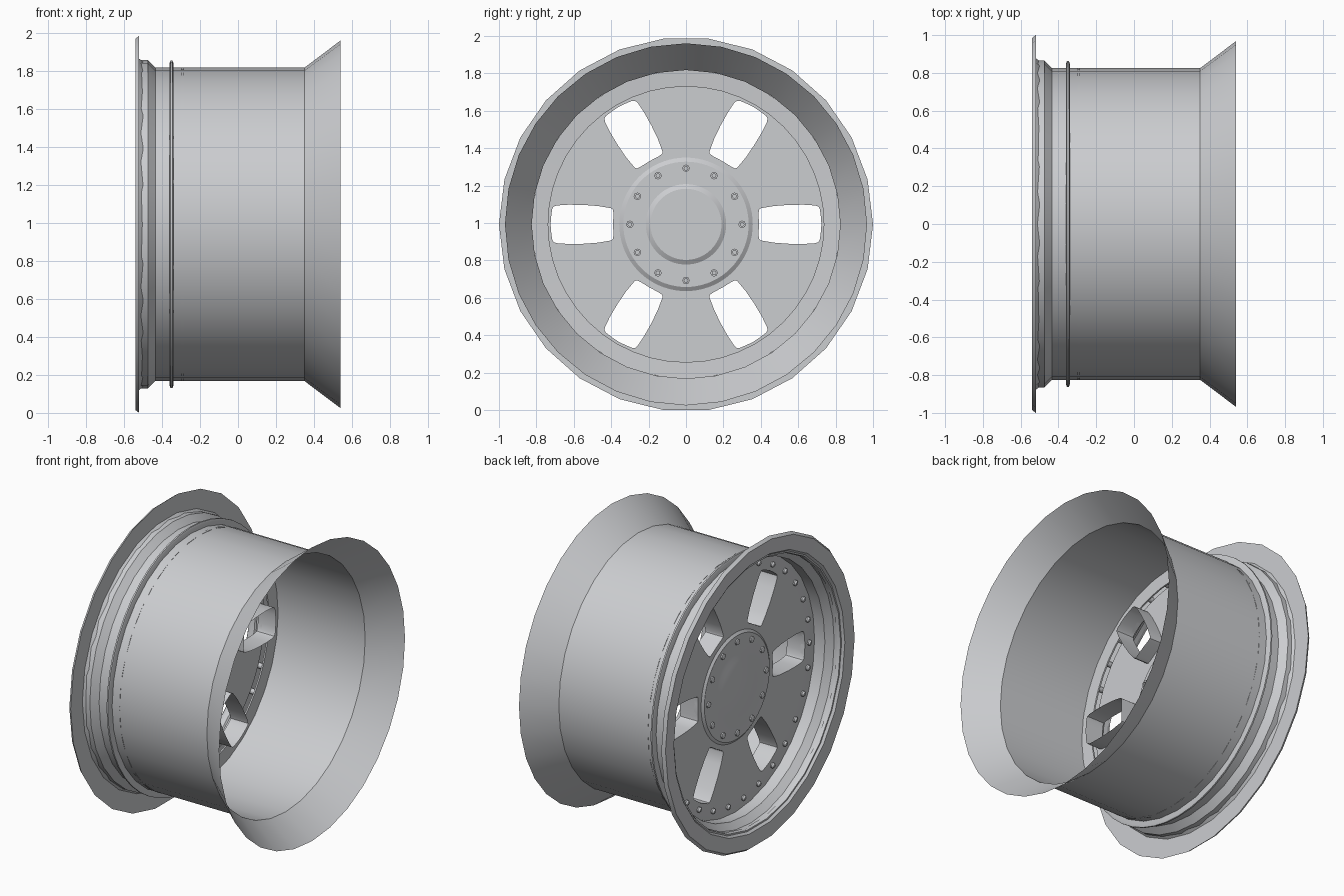
import bpy, bmesh, math
from mathutils import Matrix, Vector

cube = bpy.data.objects.get("Cube")
if cube:
    bpy.data.objects.remove(cube)

CZ = math.cos(math.pi / 26)          # axle height: the lip rests on a flat
AXLE = Matrix.Translation((0, 0, CZ))

metal = bpy.data.materials.new("brushed_grey")
metal.use_nodes = True
GREY = (0.60, 0.61, 0.63, 1)
metal.diffuse_color = GREY
metal.node_tree.nodes["Principled BSDF"].inputs["Base Color"].default_value = GREY


def finish(name, bm, angle=30, recalc=True):
    if recalc:
        bmesh.ops.recalc_face_normals(bm, faces=bm.faces)
    bm.transform(AXLE)
    mesh = bpy.data.meshes.new(name)
    bm.to_mesh(mesh)
    bm.free()
    mesh.materials.append(metal)
    ob = bpy.data.objects.new(name, mesh)
    bpy.context.collection.objects.link(ob)
    smooth(ob, angle)
    return ob


def smooth(ob, angle):
    bpy.ops.object.select_all(action='DESELECT')
    ob.select_set(True)
    bpy.context.view_layer.objects.active = ob
    bpy.ops.object.shade_smooth_by_angle(angle=math.radians(angle))


def polar(x, r, a):
    return Vector((x, r * math.cos(a), r * math.sin(a)))


def revolve(name, profile, sides, closed=False, angle=30):
    """Spin (x, radius) points about the axle."""
    bm = bmesh.new()
    rings = []
    for x, r in profile:
        if r == 0:
            rings.append([bm.verts.new((x, 0, 0))] * sides)
        else:
            rings.append([bm.verts.new(polar(x, r, 2 * math.pi * i / sides))
                          for i in range(sides)])
    pairs = list(zip(rings, rings[1:]))
    if closed:
        pairs.append((rings[-1], rings[0]))
    for a, b in pairs:
        for i in range(sides):
            j = (i + 1) % sides
            corners = list(dict.fromkeys((a[i], a[j], b[j], b[i])))
            if len(corners) > 2:
                bm.faces.new(corners)
    return finish(name, bm, angle)


# Barrel: thin sheet with the flared inner end
revolve("barrel", [(-.515, .865), (-.475, .865), (-.435, .825), (.35, .825), (.54, .968)], 32, angle=20)

# Outer lip: coarse rolled edge
revolve("outer_lip", [(-.50, .862), (-.52, .868), (-.52, 1.0), (-.54, .985), (-.535, .89), (-.50, .862)], 26)

# Clamp ring that shows as a bead around the barrel
revolve("clamp_ring", [(-.36, .74), (-.36, .85), (-.355, .862), (-.345, .862),
                       (-.34, .85), (-.34, .74)], 48, closed=True)
revolve("inner_ring", [(-.30, .737), (-.30, .825), (-.285, .825), (-.29, .737)], 48, closed=True)

# Centre disc with a raised hub on both faces
disc = revolve("centre_disc", [(-.38, 0), (-.38, .18), (-.372, .205), (-.372, .34), (-.36, .357),
                               (-.36, .745), (-.33, .745), (-.33, .357), (-.315, .335),
                               (-.315, .215), (-.30, .19), (-.30, 0)], 72)


# Rounded window outline: bowed sides and an arc along the rim
def window_outline():
    half = [(.39, 0), (.388, .055), (.39, .078), (.40, .086), (.47, .098), (.55, .104),
            (.63, .105), (.69, .101), (.708, .095), (.716, .08), (.721, .04)]
    return half + [(.724, 0)] + [(r, -w) for r, w in reversed(half[1:])]


def add_tunnel(bm, turn, x0, x1, caps):
    spin = Matrix.Rotation(turn, 4, 'X')
    loops = [[bm.verts.new(spin @ Vector((x, r, w))) for r, w in window_outline()]
             for x in (x0, x1)]
    n = len(loops[0])
    for i in range(n):
        j = (i + 1) % n
        bm.faces.new((loops[0][i], loops[0][j], loops[1][j], loops[1][i]))
    if caps:
        bm.faces.new(loops[0][::-1])
        bm.faces.new(loops[1])


def tunnels(name, x0, x1, caps):
    bm = bmesh.new()
    for k in range(6):
        add_tunnel(bm, k * math.pi / 3, x0, x1, caps)
    return finish(name, bm, 40)


cutter = tunnels("window_cutter", -.5, -.1, True)
cutter.hide_render = True
cutter.hide_set(True)
cut = disc.modifiers.new("windows", 'BOOLEAN')
cut.object = cutter
cut.operation = 'DIFFERENCE'
cut.solver = 'EXACT'
bpy.context.view_layer.objects.active = disc
bpy.ops.object.modifier_apply(modifier=cut.name)
bpy.data.objects.remove(cutter)
smooth(disc, 30)

# Window flanges standing proud of the disc's back
tunnels("window_flanges", -.36, -.23, False)


def bolt_circle(name, count, radius, size, x0, x1, sides, dome):
    """Ring of studs; dome narrows the outer end, sockets the inner one."""
    bm = bmesh.new()
    for k in range(count):
        centre = polar(0, radius, 2 * math.pi * k / count)
        steps = [(x0, size * .5), (x0 + dome, size), (x1, size), (x1, size * .5), (x1 - .01, size * .5)]
        rings = [[bm.verts.new(centre + polar(x, s, 2 * math.pi * i / sides))
                  for i in range(sides)] for x, s in steps]
        for a, b in zip(rings, rings[1:]):
            for i in range(sides):
                j = (i + 1) % sides
                bm.faces.new((a[i], a[j], b[j], b[i]))
        bm.faces.new(rings[0][::-1])
        bm.faces.new(rings[-1])
    return finish(name, bm, 40)


bolt_circle("hub_bolts", 12, .30, .02, -.385, -.30, 8, .004)
bolt_circle("ring_bolts", 30, .765, .018, -.378, -.305, 10, .01)
